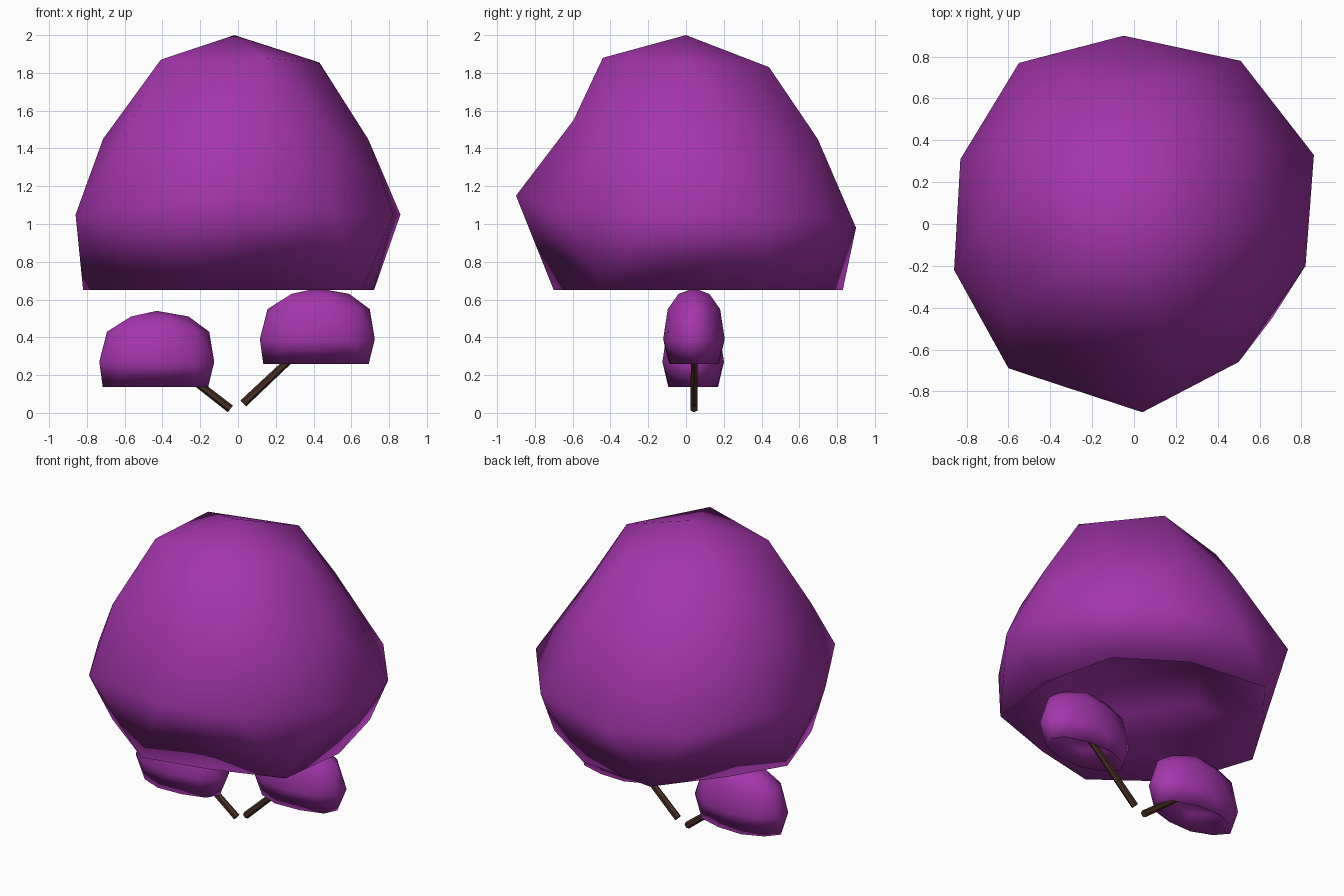
import bpy, bmesh, math
from mathutils import Vector

if "Cube" in bpy.data.objects:
    bpy.data.objects.remove(bpy.data.objects["Cube"])

HOLLOW = 0.75     # how strongly the underside is pushed up inside the foliage


def material(name, rgb):
    m = bpy.data.materials.new(name)
    m.diffuse_color = (*rgb, 1)
    m.use_nodes = True
    m.node_tree.nodes["Principled BSDF"].inputs["Base Color"].default_value = m.diffuse_color
    return m


purple = material("purple foliage", (0.37, 0.036, 0.41))
brown = material("dark brown bark", (0.065, 0.028, 0.017))


def finish(bm, name, mat):
    bmesh.ops.recalc_face_normals(bm, faces=bm.faces)
    me = bpy.data.meshes.new(name)
    bm.to_mesh(me)
    bm.free()
    me.materials.append(mat)
    ob = bpy.data.objects.new(name, me)
    bpy.context.collection.objects.link(ob)
    return ob


def foliage(name, center, radii, floor, shape):
    """Low-poly ball whose bottom is turned inside to leave a hollow underside."""
    bm = bmesh.new()
    bmesh.ops.create_icosphere(bm, subdivisions=2, radius=1)
    for v in bm.verts:
        u = v.co.normalized()
        p = shape(u, Vector(c + r * k for c, r, k in zip(center, radii, u)), center, radii)
        if u.z < -0.6:
            p.z = floor + HOLLOW * radii[2] * (-0.42 - u.z)
        elif u.z < -0.3:
            p.z = floor
        v.co = p
    for f in bm.faces:
        f.smooth = True
    return finish(bm, name, purple)


# widest ring of the big canopy, keyed by angle in degrees
ring = {18: (0.86, 0.33, 1.05), 54: (0.51, 0.78, 1.02), 90: (-0.05, 0.90, 0.98),
        126: (-0.55, 0.77, 1.02), 162: (-0.83, 0.31, 1.05), 198: (-0.86, -0.22, 1.05),
        234: (-0.60, -0.69, 1.08), 270: (0.04, -0.90, 1.15), 306: (0.50, -0.66, 1.08),
        342: (0.82, -0.20, 1.05)}
# rim of the hollow underside
rim = {0: (0.72, 0.02), 36: (0.60, 0.51), 72: (0.21, 0.77), 108: (-0.32, 0.83),
       144: (-0.62, 0.45), 180: (-0.82, 0.12), 216: (-0.66, -0.36), 252: (-0.21, -0.70),
       288: (0.20, -0.61), 324: (0.66, -0.45)}


def canopy_shape(u, p, c, r):
    a = round(math.degrees(math.atan2(u.y, u.x))) % 360
    if abs(u.z) < 0.1:
        return Vector(ring[min(ring, key=lambda k: abs(k - a))])
    if 0.3 < u.z < 0.7:            # shoulder, pressed in at the front
        if 240 < a < 300:
            return Vector((u.x * 0.72, u.y * 0.70, 1.55))
        return Vector((u.x * (0.77 if u.x > 0 else 0.84), u.y * 0.82, 1.45))
    if 0.7 < u.z < 0.95:           # crown
        return Vector((u.x * (0.82 if u.x > 0 else 0.96), u.y * 0.88, 1.855 - 0.05 * u.y))
    if -0.6 < u.z < -0.3:
        return Vector((*rim[min(rim, key=lambda k: abs((k - a + 180) % 360 - 180))], 0))
    return p


def clump_shape(u, p, c, r):
    if 0.3 < u.z < 0.7:            # full shoulders
        p = Vector((c[0] + u.x * r[0] * 0.97, c[1] + u.y * r[1], c[2] + 0.59 * r[2]))
    elif 0.7 < u.z < 0.95:
        p.z = c[2] + 0.89 * r[2]
    elif -0.6 < u.z < -0.3:
        p.y = c[1] + u.y * r[1] * 0.95
    return p


# foliage masses
foliage("main_canopy", (-0.02, 0, 1.05), (0.87, 0.9, 0.95), 0.65, canopy_shape)
foliage("left_clump", (-0.43, 0.038, 0.27), (0.32, 0.163, 0.27), 0.138, clump_shape)
foliage("right_clump", (0.42, 0.042, 0.39), (0.32, 0.163, 0.27), 0.26, clump_shape)


# twigs
def twig(name, a, b, r):
    a, b = Vector(a), Vector(b)
    bm = bmesh.new()
    bmesh.ops.create_cone(bm, cap_ends=True, segments=6, radius1=r, radius2=r * 0.85,
                          depth=(b - a).length)
    rot = (b - a).to_track_quat('Z', 'Y')
    for v in bm.verts:
        v.co = rot @ v.co + (a + b) / 2
    return finish(bm, name, brown)


twig("left_twig", (-0.04, 0.043, 0.021), (-0.40, 0.043, 0.30), 0.022)
twig("right_twig", (0.028, 0.043, 0.05), (0.40, 0.043, 0.40), 0.022)
